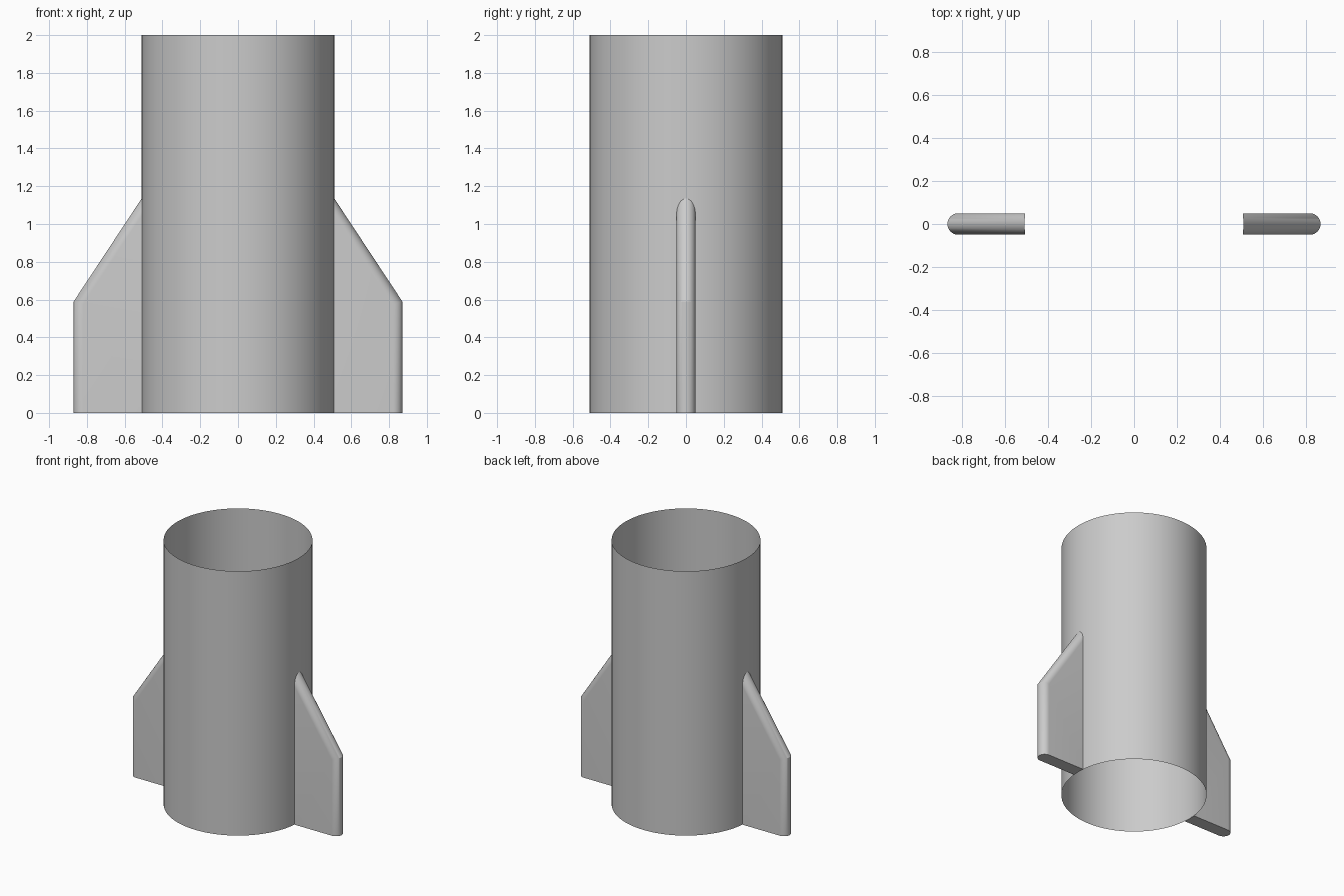
import bpy
import bmesh
from math import sin, cos, pi, sqrt

cube = bpy.data.objects.get("Cube")
if cube:
    bpy.data.objects.remove(cube)

RADIUS, HEIGHT = 0.51, 2.0
FIN_REACH, FIN_SHOULDER, FIN_TOP = 0.87, 0.59, 1.135
FIN_HALF = 0.05
STEPS = 16

grey = bpy.data.materials.new("plain grey")
grey.use_nodes = True
colour = (0.6, 0.6, 0.6, 1)
grey.diffuse_color = colour
grey.node_tree.nodes["Principled BSDF"].inputs["Base Color"].default_value = colour


def add_object(name, bm, angle):
    bmesh.ops.recalc_face_normals(bm, faces=bm.faces)
    mesh = bpy.data.meshes.new(name)
    bm.to_mesh(mesh)
    bm.free()
    mesh.materials.append(grey)
    obj = bpy.data.objects.new(name, mesh)
    bpy.context.collection.objects.link(obj)
    bpy.ops.object.select_all(action='DESELECT')
    obj.select_set(True)
    bpy.context.view_layer.objects.active = obj
    bpy.ops.object.shade_smooth_by_angle(angle=angle)
    return obj


# Thin tube, open at both ends
bm = bmesh.new()
bmesh.ops.create_cone(bm, cap_ends=False, segments=96, radius1=RADIUS,
                      radius2=RADIUS, depth=HEIGHT)
bmesh.ops.translate(bm, verts=bm.verts, vec=(0, 0, HEIGHT / 2))
add_object("body_tube", bm, pi / 6)


# Fin outline, inset progressively towards each side to round its outer edge
def fin_section(bm, angle):
    y = FIN_HALF * sin(angle)
    inset = FIN_HALF * (1 - cos(angle))
    run, rise = FIN_REACH - RADIUS, FIN_TOP - FIN_SHOULDER
    slope = rise / run
    drop = inset * sqrt(run * run + rise * rise) / run
    inner = sqrt(RADIUS ** 2 - y ** 2)
    outer = FIN_REACH - inset

    def edge_height(x):
        return FIN_SHOULDER + (FIN_REACH - x) * slope - drop

    outline = [(inner, 0), (outer, 0), (outer, edge_height(outer)),
               (inner, edge_height(inner))]
    return [bm.verts.new((x, y, z)) for x, z in outline]


def add_fin(name, turn):
    bm = bmesh.new()
    sections = [fin_section(bm, -pi / 2 + pi * i / STEPS)
                for i in range(STEPS + 1)]
    # The flat sides, then the bottom, outer and sloping edges
    bm.faces.new(sections[0])
    bm.faces.new(sections[-1])
    for a, b in zip(sections, sections[1:]):
        for k in range(3):
            bm.faces.new((a[k], a[k + 1], b[k + 1], b[k]))
    fin = add_object(name, bm, pi / 7)
    fin.rotation_euler.z = turn


add_fin("left_fin", 0)
add_fin("right_fin", pi)
